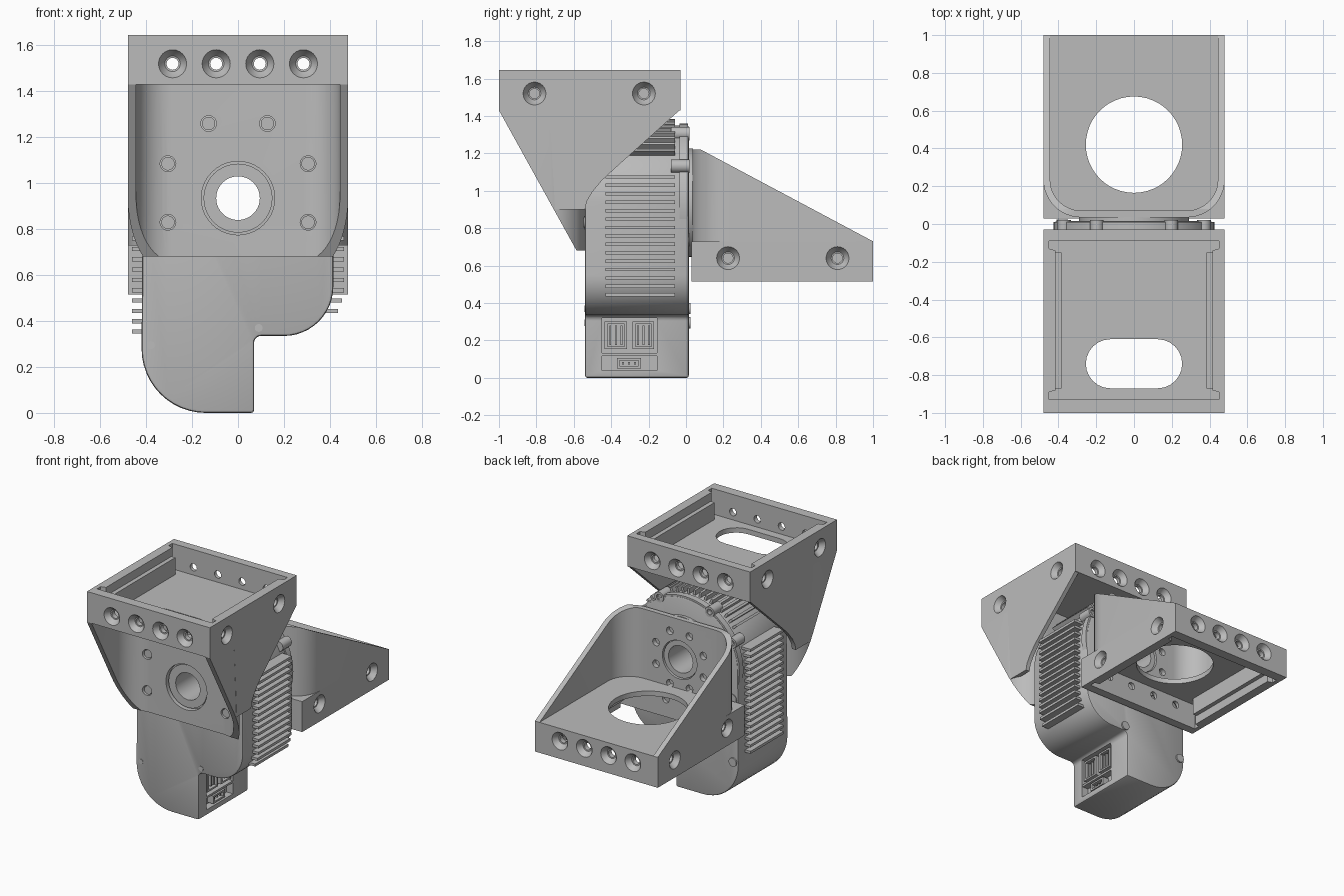
import bpy, bmesh
from math import sin, cos, pi, radians, sqrt
from mathutils import Vector, Matrix

cube = bpy.data.objects.get("Cube")
if cube:
    bpy.data.objects.remove(cube)

grey = bpy.data.materials.new("satin_grey")
grey.use_nodes = True
grey.diffuse_color = (0.5, 0.5, 0.5, 1)
grey.node_tree.nodes["Principled BSDF"].inputs["Base Color"].default_value = (0.5, 0.5, 0.5, 1)
parts = []


def finish(name, bm):
    bmesh.ops.recalc_face_normals(bm, faces=bm.faces)
    mesh = bpy.data.meshes.new(name)
    bm.to_mesh(mesh)
    bm.free()
    mesh.materials.append(grey)
    ob = bpy.data.objects.new(name, mesh)
    bpy.context.scene.collection.objects.link(ob)
    parts.append(ob)
    return ob


def prism(name, points, axis, a, b):
    """Extrude a 2D outline along an axis from a to b."""
    place = {"X": lambda p, t: (t, p[0], p[1]),
             "Y": lambda p, t: (p[0], t, p[1]),
             "Z": lambda p, t: (p[0], p[1], t)}[axis]
    bm = bmesh.new()
    ends = [[bm.verts.new(place(p, t)) for p in points] for t in (a, b)]
    for ring in ends:
        bm.faces.new(ring)
    n = len(points)
    for i in range(n):
        j = (i + 1) % n
        bm.faces.new((ends[0][i], ends[0][j], ends[1][j], ends[1][i]))
    return finish(name, bm)


def box(name, x, y, z):
    return prism(name, [(x[0], y[0]), (x[1], y[0]), (x[1], y[1]), (x[0], y[1])], "Z", *z)


def lathe(name, profile, origin, direction, closed=False, n=40):
    """Revolve (radius, distance) points about a direction."""
    turn = Vector((0, 0, 1)).rotation_difference(Vector(direction)).to_matrix()
    bm = bmesh.new()
    rings = [[bm.verts.new(Vector(origin) + turn @ Vector((r * cos(2 * pi * i / n), r * sin(2 * pi * i / n), t)))
              for i in range(n)] for r, t in profile]
    pairs = list(zip(rings, rings[1:]))
    if closed:
        pairs.append((rings[-1], rings[0]))
    else:
        bm.faces.new(rings[0])
        bm.faces.new(rings[-1])
    for p, q in pairs:
        for i in range(n):
            j = (i + 1) % n
            bm.faces.new((p[i], p[j], q[j], q[i]))
    return finish(name, bm)


def rod(name, r, x, z, y0, y1):
    return lathe(name, [(r, 0), (r, y1 - y0)], (x, y0, z), (0, 1, 0))


def tube(name, r, bore, z, y0, y1):
    d = y1 - y0
    return lathe(name, [(r, 0), (r, d), (bore, d), (bore, 0)], (0, y0, z), (0, 1, 0), True)


def arc(cx, cy, r, start, end, n=12):
    return [(cx + r * cos(radians(start + (end - start) * i / n)),
             cy + r * sin(radians(start + (end - start) * i / n))) for i in range(n + 1)]


def boolean(ob, cutters, operation="DIFFERENCE"):
    bm = bmesh.new()
    for c in cutters:
        bm.from_mesh(c.data)
        parts.remove(c)
        bpy.data.objects.remove(c)
    tool = finish("cutter", bm)
    tool.hide_render = True
    mod = ob.modifiers.new("cut", "BOOLEAN")
    mod.operation, mod.solver, mod.object = operation, "EXACT", tool
    bpy.context.view_layer.objects.active = ob
    bpy.ops.object.modifier_apply(modifier=mod.name)
    parts.remove(tool)
    bpy.data.objects.remove(tool)


W, DEPTH, TRAY, WALL = 0.48, 0.97, 0.215, 0.036


def bracket(name, plate, height, radius, floor_cut, plate_cuts, gusset, place):
    """Tray at the bottom, with a rounded channel standing on it."""
    first = len(parts)
    tray = box(name + "_tray", (-W, W), (0, DEPTH), (0, TRAY))
    half = [(0.415, 0.11), (0.45, 0.1), (0.45, 0.06)]
    right = half[::-1] + [(x, 0.96 - d) for x, d in half]
    plan = right + [(-x, d) for x, d in reversed(right)]
    boolean(tray, [prism("cavity", plan, "Z", -0.1, 0.18)])
    boolean(tray, [prism("opening", floor_cut, "Z", 0.1, 0.3)])
    for s in (-1, 1):
        box(name + "_rail", sorted((s * 0.385, s * 0.42)), (0.12, 0.84), (0.06, 0.18))
    sink = [(0.062, -0.002), (0.06, 0.004), (0.034, 0.035), (0.026, 0.036), (0.026, 0.09)]
    screws = []
    for x in (-0.285, -0.095, 0.095, 0.285):
        screws.append(lathe("hole", sink, (x, 0, 0.125), (0, 1, 0), n=24))
        screws.append(lathe("hole", sink, (x, DEPTH, 0.125), (0, -1, 0), n=24))
    for d in (0.195, 0.78):
        for s in (-1, 1):
            screws.append(lathe("hole", sink, (s * W, d, 0.125), (-s, 0, 0), n=24))
    boolean(tray, screws)
    # Rounded U channel trimmed to the sloping side profile
    c, r = W - radius, radius - WALL
    outer = [(-W, DEPTH)] + arc(-c, plate + radius, radius, 180, 270) + arc(c, plate + radius, radius, 270, 360) + [(W, DEPTH)]
    inner = [(W - WALL, DEPTH)] + arc(c, plate + radius, r, 360, 270) + arc(-c, plate + radius, r, 270, 180) + [(WALL - W, DEPTH)]
    channel = prism(name + "_channel", outer + inner, "Z", TRAY, height + 0.1)
    side = [(plate - 0.1, TRAY - 0.1), (DEPTH, TRAY - 0.1), (DEPTH, TRAY), (plate + 0.045, height), (plate - 0.1, height)]
    boolean(channel, [prism("trim", side, "X", -0.6, 0.6)], "INTERSECT")
    boolean(channel, [rod("hole", r, x, h, plate - 0.1, plate + 0.1) for r, x, h in plate_cuts])
    if gusset:
        for s in (-1, 1):
            prism(name + "_gusset", gusset, "X", *sorted((s * (W - 0.03), s * W)))
    for ob in parts[first:]:
        ob.data.transform(place)


# Front bracket, tray opening upward
slot = arc(0.125, 0.71, 0.13, -90, 90) + arc(-0.125, 0.71, 0.13, 90, 270)
bolts = [(s * x, z) for s in (-1, 1) for x, z in ((0.128, 1.26), (0.305, 1.085), (0.305, 0.83))]
bracket("front_bracket", 0.51, 0.965, 0.19, slot,
        [(0.16, 0, 0.71)] + [(0.034, x, 1.645 - z) for x, z in bolts],
        [(0.005, TRAY), (0.35, 0.525), (0.42, 0.59), (0.47, 0.65), (0.5, 0.7), (0.51, 0.745), (0.67, 0.745), (0.7, TRAY)],
        Matrix.Translation((0, -0.03, 1.645)) @ Matrix.Rotation(pi, 4, "X"))

# Rear bracket, tray opening downward
ring = [(0.026, 0.2 * cos(i * pi / 4 + 0.39), 0.42 + 0.2 * sin(i * pi / 4 + 0.39)) for i in range(8)]
bracket("rear_bracket", 0.005, 0.705, 0.2, arc(0, 0.39, 0.255, 0, 352.5, 47),
        [(0.135, 0, 0.42)] + ring, None, Matrix.Translation((0, 0.03, 0.515)))

# Motor housing with offset foot
AXIS, R = 0.935, 0.415
outline = (arc(-0.14, 0.28, 0.28, 180, 270) + [(0.07, 0)] + arc(0.1, 0.305, 0.03, 180, 90, 5)
           + arc(0.2, 0.55, 0.215, -90, 0) + arc(0, AXIS, R, 0, 180, 40))
outline[0] = (-0.42, 0.28)
housing = prism("motor_housing", outline, "Y", -0.54, 0.015)
bevel = housing.modifiers.new("edge", "BEVEL")
bevel.width, bevel.segments, bevel.limit_method, bevel.angle_limit = 0.012, 2, "ANGLE", radians(50)
bpy.context.view_layer.objects.active = housing
bpy.ops.object.modifier_apply(modifier=bevel.name)
boolean(housing, [rod("bore", 0.095, 0, AXIS, -0.7, 0.2)])
boolean(housing, [box("recess", (0.02, 0.1), (-0.45, -0.155), (0.04, 0.32))])

# Straight cooling fins on both sides
for i in range(17):
    z = 0.345 + 0.045 * i
    box("left_over_fin" if i < 2 else "side_fin", (-0.462, -0.3), (-0.43, -0.06), (z, z + 0.018))
    if i > 1:
        tip = 0.2 + sqrt(0.262 ** 2 - max(0, 0.55 - z) ** 2)
        box("side_fin", (0.25, tip), (-0.43, -0.06), (z, z + 0.018))

# Radial fins over the top
for i in range(18):
    a = 39 + 6 * i
    fin = box("top_fin", (0.38, 0.45), (-0.42, -0.06), (-0.008, 0.008))
    fin.data.transform(Matrix.Translation((0, 0, AXIS)) @ Matrix.Rotation(-radians(a), 4, "Y"))

# Rear cover, lugs and output flange
tube("rear_rim", 0.425, 0.3, AXIS, -0.035, 0.01)
for a in (-28, 28, 62, 118, 152, 208):
    x, z = 0.42 * cos(radians(a)), AXIS + 0.42 * sin(radians(a))
    lathe("cover_lug", [(0.036, 0), (0.036, 0.1), (0.02, 0.1), (0.02, 0.085)], (x, -0.08, z), (0, 1, 0), n=20)
tube("output_flange", 0.29, 0.095, AXIS, 0.01, 0.037)
tube("output_boss", 0.13, 0.095, AXIS, 0.03, 0.06)

# Front boss and plate screws
tube("front_boss", 0.15, 0.095, AXIS, -0.56, -0.53)
for x, z in bolts:
    rod("plate_screw", 0.029, x, z, -0.568, -0.53)
for x, z in ((-0.38, 0.295), (0.09, 0.37)):
    rod("through_pin", 0.017, x, z, -0.543, -0.5)
    rod("through_bolt", 0.03, x, z, -0.02, 0.025)

# Connector sockets in the foot
for y0, y1, z0, z1 in ((-0.435, -0.315, 0.155, 0.3), (-0.285, -0.17, 0.155, 0.3), (-0.37, -0.24, 0.05, 0.105)):
    socket = box("socket", (0.015, 0.066), (y0, y1), (z0, z1))
    boolean(socket, [box("mouth", (0.03, 0.1), (y0 + 0.015, y1 - 0.015), (z0 + 0.012, z1 - 0.012))])
    for i in range(3):
        y = y0 + (y1 - y0) * (i + 1) / 4
        box("contact", (0.02, 0.055), (y - 0.005, y + 0.005), (z0 + 0.02, z1 - 0.02))
box("socket_divider", (0.015, 0.068), (-0.45, -0.155), (0.118, 0.132))

# Smooth curved faces, keep edges crisp
bpy.ops.object.select_all(action="DESELECT")
for ob in parts:
    ob.select_set(True)
bpy.context.view_layer.objects.active = housing
bpy.ops.object.shade_smooth_by_angle(angle=radians(30))
